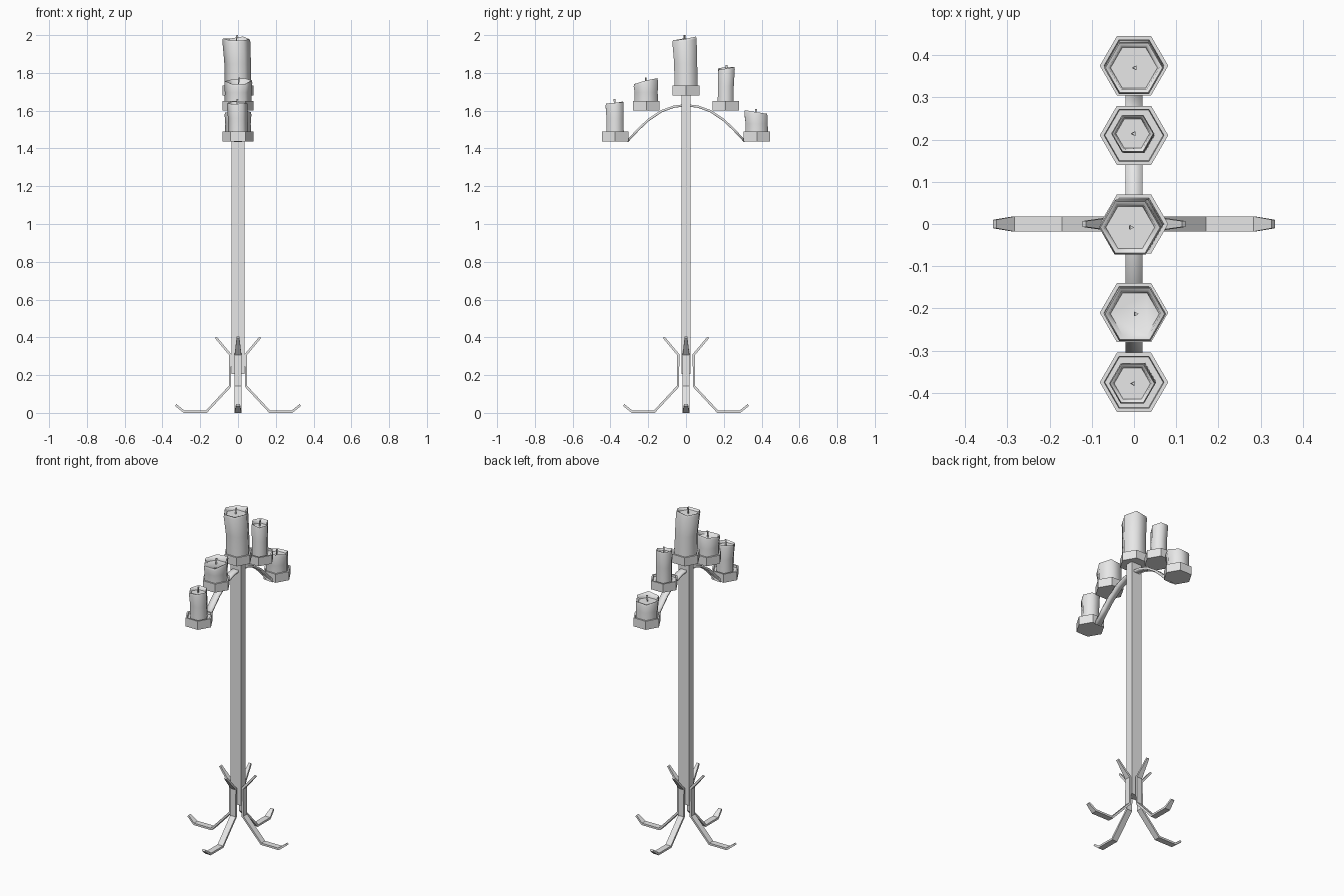
import bpy
import bmesh
import random
from math import cos, sin, pi, radians
from mathutils import Matrix

random.seed(4)
if "Cube" in bpy.data.objects:
    bpy.data.objects.remove(bpy.data.objects["Cube"], do_unlink=True)

grey = bpy.data.materials.new("plain_grey")
grey.use_nodes = True
grey.diffuse_color = (0.8, 0.8, 0.8, 1)
grey.node_tree.nodes["Principled BSDF"].inputs["Base Color"].default_value = (0.8, 0.8, 0.8, 1)


def finish(name, bm, smooth=None):
    """Turn a bmesh into a named object, smoothed up to an angle if given."""
    bmesh.ops.recalc_face_normals(bm, faces=bm.faces)
    mesh = bpy.data.meshes.new(name)
    bm.to_mesh(mesh)
    bm.free()
    mesh.materials.append(grey)
    obj = bpy.data.objects.new(name, mesh)
    bpy.context.collection.objects.link(obj)
    if smooth:
        bpy.ops.object.select_all(action="DESELECT")
        obj.select_set(True)
        bpy.context.view_layer.objects.active = obj
        bpy.ops.object.shade_smooth_by_angle(angle=radians(smooth))
    return obj


def ring(radius, z, cx=0, cy=0, sides=6, turn=0):
    return [(cx + radius * cos(turn + 2 * pi * i / sides),
             cy + radius * sin(turn + 2 * pi * i / sides), z) for i in range(sides)]


def loft(name, rings, smooth=None):
    """Skin a stack of rings and cap both ends."""
    bm = bmesh.new()
    loops = [[bm.verts.new(p) for p in r] for r in rings]
    for a, b in zip(loops, loops[1:]):
        for i in range(len(a)):
            j = (i + 1) % len(a)
            bm.faces.new((a[i], a[j], b[j], b[i]))
    bm.faces.new(loops[0][::-1])
    bm.faces.new(loops[-1])
    return finish(name, bm, smooth)


def strip(name, path, turn, smooth=None):
    """Flat bar along (distance, height, half width) points, turned about z."""
    bm = bmesh.new()
    rows = [[bm.verts.new((r, s * w, z)) for s in (-1, 1)] for r, z, w in path]
    for a, b in zip(rows, rows[1:]):
        bm.faces.new((a[0], b[0], b[1], a[1]))
    bmesh.ops.rotate(bm, verts=bm.verts, matrix=Matrix.Rotation(turn, 3, "Z"))
    obj = finish(name, bm, smooth)
    mod = obj.modifiers.new("thickness", "SOLIDIFY")
    mod.thickness = 0.012
    mod.offset = 0
    mod.use_even_offset = True
    return obj


# Rectangular pole
bm = bmesh.new()
bmesh.ops.create_cube(bm, size=1, matrix=Matrix.Translation((0, 0, 0.945))
                      @ Matrix.Diagonal((0.07, 0.045, 1.48, 1)))
finish("pole", bm)

# Four bent legs with flared upper prongs
leg_path = [(0.118, 0.4, 0.007), (0.041, 0.308, 0.018), (0.043, 0.14, 0.018),
            (0.168, 0.006, 0.018), (0.285, 0.006, 0.018), (0.33, 0.042, 0.01)]
for i, side in enumerate(("left", "back", "right", "front")):
    strip(side + "_leg", leg_path, i * pi / 2)

# Arched arm carrying the outer cups
half = [(0.312, 1.437), (0.25, 1.503), (0.2, 1.55), (0.13, 1.597), (0.065, 1.621)]
arch = [(-r, z, 0.02) for r, z in half] + [(0, 1.629, 0.02)]
arch += [(r, z, 0.02) for r, z in reversed(half)]
strip("arched_arm", arch, pi / 2, smooth=30)

# Cups and candles: name, y, cup base, candle radius, candle top, slope, lean x, lean y
holders = [
    ("front_outer", -0.375, 1.437, 0.055, 1.645, 0.12, -0.004, -0.003),
    ("front_inner", -0.21, 1.6, 0.074, 1.757, 0.2, 0.002, -0.003),
    ("centre", 0, 1.68, 0.074, 1.982, 0.1, -0.009, -0.008),
    ("back_inner", 0.21, 1.6, 0.051, 1.825, 0.1, -0.003, 0.004),
    ("back_outer", 0.375, 1.437, 0.071, 1.59, -0.12, 0, -0.005),
]
for name, y, base, rad, top, slope, lx, ly in holders:
    # Hexagonal cup with a raised rim
    loft(name + "_cup", [ring(0.081, base, 0, y), ring(0.081, base + 0.052, 0, y),
                         ring(0.071, base + 0.052, 0, y), ring(0.069, base + 0.04, 0, y)])

    # Candle with an uneven rim around a sunken top
    bottom = base + 0.035
    mid = (bottom + top) / 2
    jitter = [random.uniform(-0.006, 0.006) for _ in range(6)]

    def rim(radius, drop):
        pts = ring(radius, top - drop, lx, y + ly)
        return [(px, py, pz + slope * (py - y) + j) for (px, py, pz), j in zip(pts, jitter)]

    loft(name + "_candle", [ring(rad * 0.96, bottom, 0, y),
                            ring(rad * 0.95, mid, lx * 0.2, y + ly * 0.2),
                            rim(rad, 0.012), rim(rad * 0.95, 0), rim(rad * 0.84, 0.003),
                            ring(rad * 0.78, top - 0.02, lx, y + ly)], smooth=62)

    # Three-sided bent wick
    turn = random.choice((0, pi))
    loft(name + "_wick", [ring(0.004, top - 0.022, lx, y + ly, 3, turn),
                          ring(0.005, top, lx, y + ly, 3, turn),
                          ring(0.006, top + 0.018, lx + 0.003, y + ly, 3, turn)])
